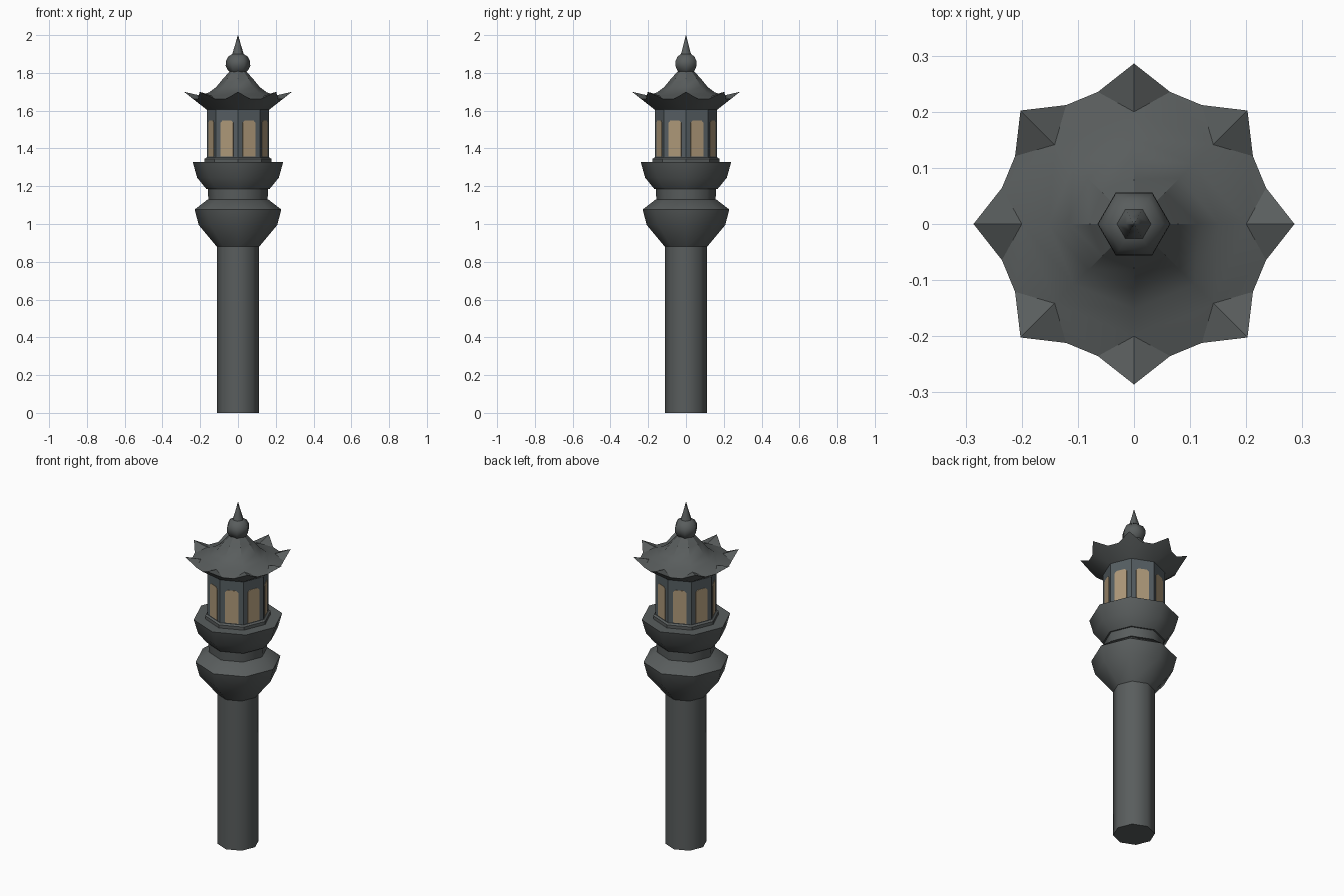
import bpy, bmesh, math
from mathutils import Vector

if "Cube" in bpy.data.objects:
    bpy.data.objects.remove(bpy.data.objects["Cube"])


def material(name, rgb):
    m = bpy.data.materials.new(name)
    m.diffuse_color = (*rgb, 1)
    m.use_nodes = True
    m.node_tree.nodes["Principled BSDF"].inputs["Base Color"].default_value = m.diffuse_color
    return m


STONE = material("dark stone", (0.10, 0.11, 0.11))
WALL = material("blue grey wall", (0.092, 0.112, 0.122))
GLASS = material("warm window", (0.42, 0.315, 0.19))


def finish(bm, name, mat, angle=0):
    """Make the object; edges flatter than angle are shaded smooth."""
    bmesh.ops.recalc_face_normals(bm, faces=bm.faces)
    for f in bm.faces:
        f.smooth = angle > 0
    for e in bm.edges:
        e.smooth = e.calc_face_angle(0) < math.radians(angle)
    me = bpy.data.meshes.new(name)
    bm.to_mesh(me)
    bm.free()
    me.materials.append(mat)
    ob = bpy.data.objects.new(name, me)
    bpy.context.collection.objects.link(ob)
    return ob


def polar(r, deg, z):
    a = math.radians(deg)
    return Vector((r * math.cos(a), r * math.sin(a), z))


def lathe(name, profile, sides, mat, angle=0):
    """Revolve (radius, height) points and cap both ends."""
    bm = bmesh.new()
    rings = [[bm.verts.new(polar(r, 360 * i / sides, z)) for i in range(sides)]
             for r, z in profile]
    for a, b in zip(rings, rings[1:]):
        for i in range(sides):
            j = (i + 1) % sides
            bm.faces.new((a[i], a[j], b[j], b[i]))
    bm.faces.new(rings[0][::-1])
    bm.faces.new(rings[-1])
    bmesh.ops.remove_doubles(bm, verts=bm.verts, dist=0.0005)
    return finish(bm, name, mat, angle)


# Column, two bowls and the neck between them
lathe("column", [(0.112, 0), (0.112, 0.885)], 8, STONE, 50)
lathe("lower_bowl", [(0.112, 0.88), (0.208, 0.995), (0.229, 1.077), (0.16, 1.13)], 8, STONE, 46)
lathe("neck", [(0.156, 1.12), (0.16, 1.19)], 8, STONE, 46)
lathe("upper_bowl", [(0.168, 1.186), (0.216, 1.245), (0.239, 1.327)], 8, STONE, 46)
lathe("lamp_house_step", [(0.177, 1.32), (0.177, 1.345), (0.167, 1.353)], 8, STONE)

# Lamp house with a chamfered window plate on every side
HOUSE = 0.165
lathe("lamp_house", [(HOUSE, 1.35), (HOUSE, 1.61)], 8, WALL)
bm = bmesh.new()
w, c, z0, z1 = 0.036, 0.012, 1.357, 1.549
shape = [(-w, z0), (w, z0), (w, z1 - c), (w - c, z1), (c - w, z1), (-w, z1 - c)]
apothem = HOUSE * math.cos(math.pi / 8)
for k in range(8):
    d = 22.5 + 45 * k
    loops = [[bm.verts.new(polar(apothem + o, d, z) + polar(x, d + 90, 0))
              for x, z in shape] for o in (-0.001, 0.002)]
    bm.faces.new(loops[0][::-1])
    bm.faces.new(loops[1])
    for i in range(6):
        j = (i + 1) % 6
        bm.faces.new((loops[0][i], loops[0][j], loops[1][j], loops[1][i]))
finish(bm, "windows", GLASS)

# Roof: eight upturned tips with scalloped eaves
bm = bmesh.new()
hips = [[bm.verts.new(polar(r, 45 * i, z)) for i in range(8)] for r, z in
        [(0.2, 1.68), (0.152, 1.697), (0.115, 1.725), (0.08, 1.768), (0.04, 1.812)]]
under = [bm.verts.new(polar(0.165, 45 * i, 1.605)) for i in range(8)]
tips = [bm.verts.new(polar(0.286, 45 * i, 1.70)) for i in range(8)]
ea = [bm.verts.new(polar(0.244, 45 * i + 15.3, 1.662)) for i in range(8)]
eb = [bm.verts.new(polar(0.244, 45 * i + 29.7, 1.662)) for i in range(8)]
for i in range(8):
    j = (i + 1) % 8
    for inner in (hips[0], under):
        bm.faces.new((inner[i], tips[i], ea[i]))
        bm.faces.new((inner[i], ea[i], eb[i], inner[j]))
        bm.faces.new((inner[j], eb[i], tips[j]))
    for lo, hi in zip(hips, hips[1:]):
        bm.faces.new((lo[i], lo[j], hi[j], hi[i]))
bm.faces.new(hips[-1])
bm.faces.new(under)
finish(bm, "roof", STONE, 32)

# Six-sided ball and spike
lathe("finial_ball", [(0.034, 1.795), (0.052, 1.812), (0.065, 1.838), (0.064, 1.862),
                      (0.052, 1.886), (0.028, 1.902)], 6, STONE, 62)
lathe("finial_spike", [(0.032, 1.895), (0.015, 1.95), (0.001, 2.0)], 6, STONE, 62)
